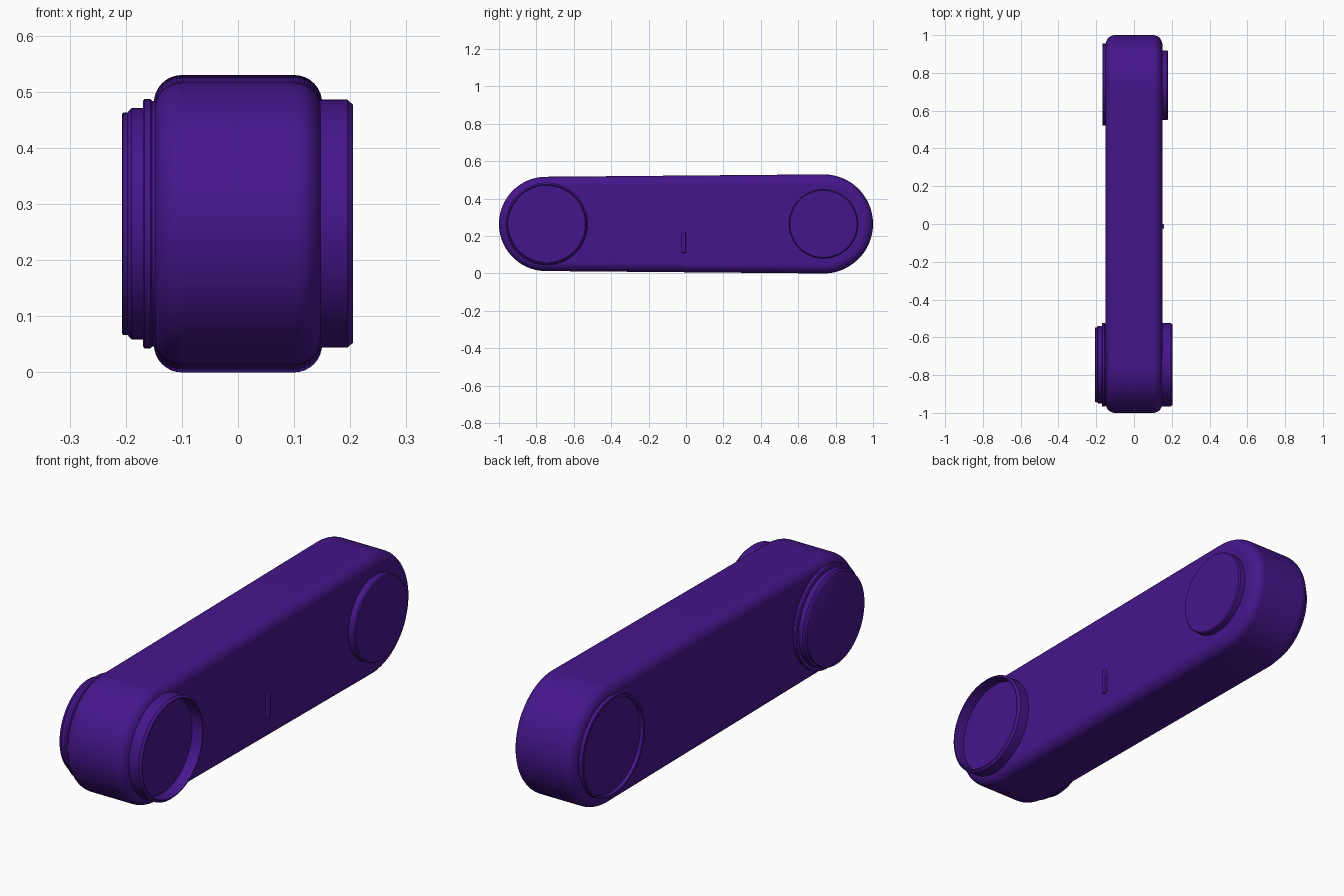
import bpy, bmesh
from math import sin, cos, pi, radians

if "Cube" in bpy.data.objects:
    bpy.data.objects.remove(bpy.data.objects["Cube"])

purple = bpy.data.materials.new("purple")
purple.diffuse_color = (0.06, 0.008, 0.26, 1)
purple.use_nodes = True
purple.node_tree.nodes["Principled BSDF"].inputs["Base Color"].default_value = purple.diffuse_color
Z = 0.265          # height of the long axis
FRONT, BACK = -0.748, 0.735


def make_object(name, bm):
    bmesh.ops.recalc_face_normals(bm, faces=bm.faces)
    mesh = bpy.data.meshes.new(name)
    bm.to_mesh(mesh)
    bm.free()
    mesh.materials.append(purple)
    obj = bpy.data.objects.new(name, mesh)
    bpy.context.collection.objects.link(obj)
    return obj


def bevel(obj, width, segments):
    obj.data.shade_smooth()
    mod = obj.modifiers.new("rounding", "BEVEL")
    mod.width, mod.segments = width, segments
    mod.limit_method, mod.angle_limit = "ANGLE", radians(40)
    mod.harden_normals = True


def lathe(name, profile, y, z=Z, sides=72):
    """Spin (x, radius) points around an axis parallel to x; radius 0 closes the end."""
    bm = bmesh.new()
    rings = []
    for x, r in profile:
        if r == 0:
            rings.append([bm.verts.new((x, y, z))] * sides)
        else:
            rings.append([bm.verts.new((x, y + r * cos(2 * pi * i / sides),
                                        z + r * sin(2 * pi * i / sides))) for i in range(sides)])
    for a, b in zip(rings, rings[1:]):
        for i in range(sides):
            j = (i + 1) % sides
            corners = list(dict.fromkeys((a[i], a[j], b[j], b[i])))
            bm.faces.new(corners)
    obj = make_object(name, bm)
    bpy.ops.object.select_all(action="DESELECT")
    obj.select_set(True)
    bpy.context.view_layer.objects.active = obj
    bpy.ops.object.shade_smooth_by_angle(angle=radians(30))
    return obj


# Long body: slightly tapered stadium outline, extruded across x and rounded
bm = bmesh.new()
N = 40
outline = []
for cy, r, start in ((BACK, 0.265, -pi / 2), (FRONT, 0.252, pi / 2)):
    for i in range(N + 1):
        a = start + pi * i / N
        outline.append((-0.15, cy + r * cos(a), Z + r * sin(a)))
face = bm.faces.new([bm.verts.new(p) for p in outline])
side = bmesh.ops.extrude_face_region(bm, geom=[face])
bmesh.ops.translate(bm, vec=(0.30, 0, 0),
                    verts=[v for v in side["geom"] if isinstance(v, bmesh.types.BMVert)])
bevel(make_object("body", bm), 0.05, 8)

# Open ring on the right side, front end
lathe("right_front_ring", [(0.13, 0), (0.13, 0.221), (0.195, 0.221), (0.205, 0.212),
                           (0.205, 0.208), (0.155, 0.206), (0.155, 0)], -0.745)

# Solid disc on the right side, back end
lathe("right_back_disc", [(0.13, 0), (0.13, 0.184), (0.176, 0.184), (0.181, 0.179),
                          (0.181, 0)], BACK)

# Stepped cap on the left side, front end
lathe("left_front_cap", [(-0.13, 0), (-0.13, 0.219), (-0.153, 0.219), (-0.156, 0.222),
                         (-0.167, 0.222), (-0.169, 0.219), (-0.169, 0.206),
                         (-0.190, 0.206), (-0.197, 0.198), (-0.205, 0.198),
                         (-0.207, 0.194), (-0.207, 0)], -0.745)

# Shallow recessed ring on the left side, back end
lathe("left_back_ring", [(-0.13, 0), (-0.13, 0.217), (-0.165, 0.217), (-0.167, 0.215),
                         (-0.167, 0.205), (-0.153, 0.203), (-0.153, 0)], 0.738)

# Small upright tab on the right side
bm = bmesh.new()
bmesh.ops.create_cube(bm, size=1)
bmesh.ops.scale(bm, vec=(0.02, 0.024, 0.11), verts=bm.verts)
bmesh.ops.translate(bm, vec=(0.15, -0.013, 0.165), verts=bm.verts)
bevel(make_object("side_tab", bm), 0.004, 2)
